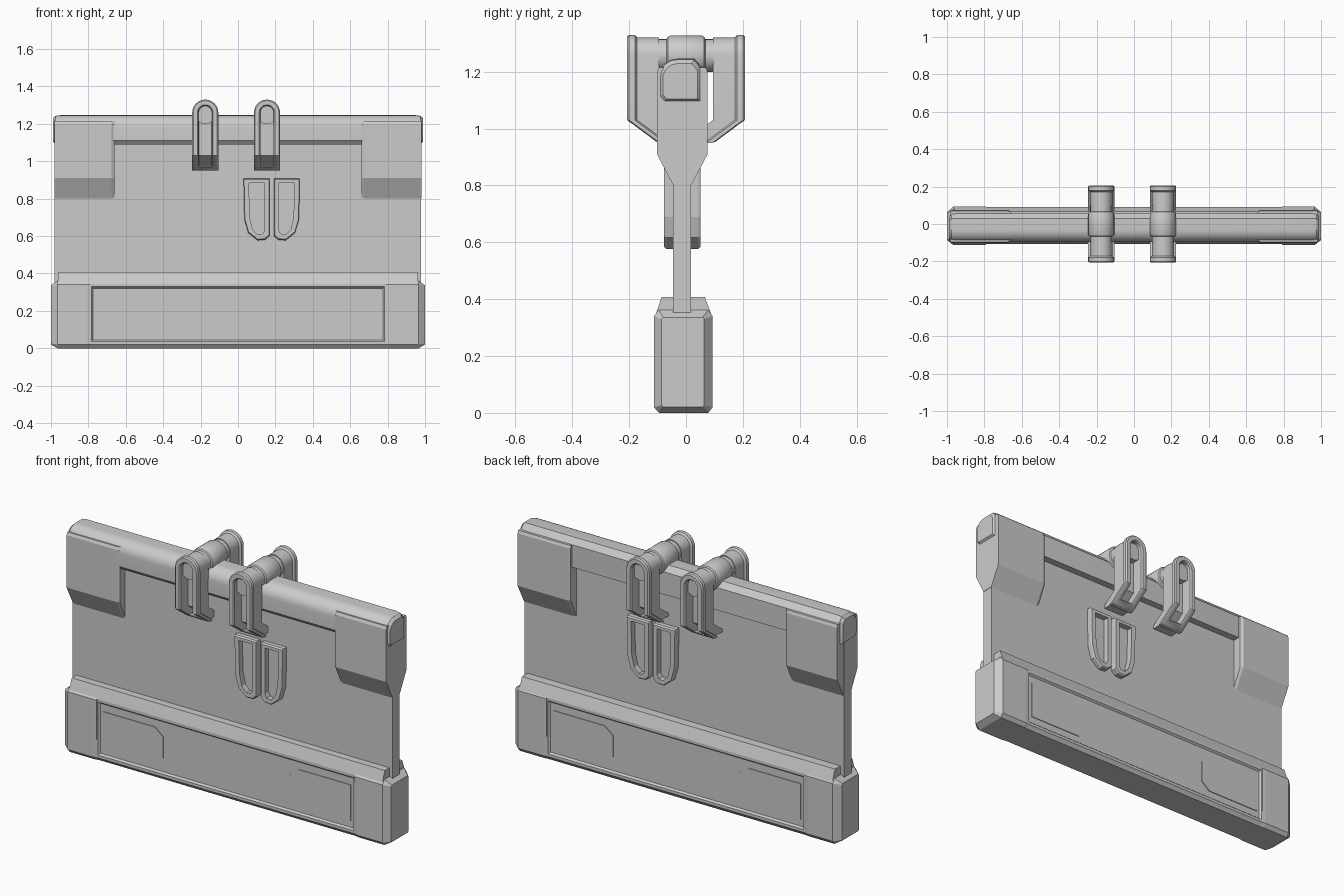
import bpy, bmesh, math
from mathutils import Vector

if "Cube" in bpy.data.objects:
    bpy.data.objects.remove(bpy.data.objects["Cube"])


def finish(name, bm, smooth=None):
    bmesh.ops.recalc_face_normals(bm, faces=bm.faces)
    me = bpy.data.meshes.new(name)
    bm.to_mesh(me)
    bm.free()
    ob = bpy.data.objects.new(name, me)
    bpy.context.collection.objects.link(ob)
    if smooth:
        bpy.ops.object.select_all(action='DESELECT')
        ob.select_set(True)
        bpy.context.view_layer.objects.active = ob
        bpy.ops.object.shade_smooth_by_angle(angle=math.radians(smooth))
    return ob


def loft(rings, caps=True, closed=False):
    bm = bmesh.new()
    vs = [[bm.verts.new(p) for p in r] for r in rings]
    n = len(rings[0])
    pairs = list(zip(vs, vs[1:])) + ([(vs[-1], vs[0])] if closed else [])
    for a, b in pairs:
        for i in range(n):
            j = (i + 1) % n
            bm.faces.new((a[i], a[j], b[j], b[i]))
    if caps and not closed:
        bm.faces.new(vs[0])
        bm.faces.new(vs[-1])
    bm.normal_update()
    return bm, vs


def along_x(stations):
    return [[(x, y, z) for y, z in prof] for x, prof in stations]


# Base body with a recessed panel on both long faces
body = [(-.09, 0), (.075, 0), (.09, .02), (.09, .345), (.066, .408),
        (-.086, .408), (-.107, .345), (-.107, .02)]
bm, _ = loft(along_x([(-.96, body), (-.8, body), (.8, body), (.96, body)]))
bmesh.ops.recalc_face_normals(bm, faces=bm.faces)
long_faces = [f for f in bm.faces if abs(f.normal.y) > .99
              and abs(f.calc_center_median().x) < .1]
bmesh.ops.inset_individual(bm, faces=long_faces, thickness=.022)
bmesh.ops.inset_individual(bm, faces=long_faces, thickness=.012, depth=-.01)
finish("base_body", bm)

# Base end blocks
cap = [(-.095, 0), (.078, 0), (.094, .02), (.094, .34), (.078, .362),
       (-.096, .362), (-.113, .34), (-.113, .02)]
cap_end = [(-.08, .02), (.058, .02), (.064, .026), (.064, .33), (.058, .336),
           (-.08, .336), (-.086, .33), (-.086, .026)]
for s, side in ((-1, "left"), (1, "right")):
    bm, _ = loft(along_x([(s * .79, body[:3] + cap[3:5] + cap[5:7] + body[7:]),
                          (s * .81, cap), (s * .965, cap), (s * 1, cap_end)]))
    finish("base_end_" + side, bm)

    # Thin raised pads inside the recesses
    pad = [(.76, .08), (.44, .08), (.39, .12), (.39, .24), (.44, .28), (.76, .28)]
    for y, where in ((-.098, "front"), (.081, "back")):
        bm, _ = loft([[(s * x, y + d, z) for x, z in pad] for d in (-.003, .003)])
        finish("base_pad_%s_%s" % (where, side), bm)

    # Corner clamp holding the panel to the rail
    clamp = [(-.045, .8), (.018, .8), (.076, .91), (.076, 1.2), (.07, 1.215),
             (-.095, 1.215), (-.102, 1.2), (-.102, .91)]
    inner = [(-.013 + (y + .013) * .9, z) for y, z in clamp]
    bm, _ = loft(along_x([(s * .66, inner), (s * .675, clamp), (s * .98, clamp)]))
    finish("clamp_" + side, bm)

# Flat panel
bm, _ = loft([[(x, y, z) for x, y in ((-.982, -.045), (.978, -.045), (.978, .018), (-.982, .018))]
              for z in (.35, 1.15)])
finish("panel", bm)

# Top rail, rounded at the front and flat at the back
rail = [(-.08, 1.09), (.056, 1.09), (.056, 1.215), (.03, 1.246)]
rail += [(-.03 - .067 * math.sin(a), 1.18 + .066 * math.cos(a))
         for a in [i * math.pi / 16 for i in range(9)]] + [(-.097, 1.11)]


def shrink(k):
    return [(-.02 + (y + .02) * k, 1.16 + (z - 1.16) * k) for y, z in rail]


bm, _ = loft(along_x([(-.99, shrink(.8)), (-.975, shrink(.96)), (-.95, rail),
                      (.95, rail), (.975, shrink(.96)), (.99, shrink(.8))]))
finish("top_rail", bm, 30)


# Hanging clips: dished round-topped faces front and back, joined by a bar
def clip_ring(cx, s, y, inset):
    w = .07 - inset
    pts = [(-w, .95 + inset * .7), (-w, 1.03)]
    pts += [(-w * math.cos(a), 1.26 + w * math.sin(a))
            for a in [i * math.pi / 12 for i in range(13)]]
    pts += [(w, 1.03), (w, .95 + inset * .7)]
    return [(cx + x, s * (y - max(0, 1.03 - z) * 1.35), z) for x, z in pts]


for cx, side in ((-.175, "left"), (.155, "right")):
    for s, where in ((-1, "front"), (1, "back")):
        steps = [(.14, .036), (.2, .034), (.207, .028), (.207, .006), (.2, 0),
                 (.18, 0), (.172, .01), (.095, .01)]
        bm, vs = loft([clip_ring(cx, s, y, i) for y, i in steps], caps=False)
        for r in (vs[0], vs[-1]):
            bm.faces.new(r[1:-1])
            bm.faces.new((r[0], r[1], r[-2], r[-1]))
        finish("clip_%s_%s" % (where, side), bm, 35)
    bar = [(-.18, .058), (-.068, .058), (-.064, .066), (-.056, .07), (.056, .07),
           (.064, .066), (.068, .058), (.18, .058)]
    bm, _ = loft([[(cx + r * math.cos(a), y, 1.257 + r * math.sin(a))
                   for a in [i * math.pi / 12 for i in range(24)]] for y, r in bar])
    finish("clip_bar_" + side, bm, 35)


# Pair of U-shaped loops standing off both faces of the panel
outer = [(.03, .908), (.168, .908), (.168, .6), (.145, .58), (.105, .577), (.055, .617), (.034, .69)]
hole = [(.058, .885), (.142, .885), (.142, .63), (.13, .61), (.105, .607), (.078, .635), (.063, .7)]
for m, side in ((False, "left"), (True, "right")):
    for y0, y1, where in ((-.04, -.077, "front"), (.013, .051, "back")):
        c = Vector((.1, .745))

        def ring(pts, y, k=1.0):
            out = [c + (Vector(p) - c) * k for p in pts]
            return [((.36 - p.x) if m else p.x, y, p.y) for p in out]

        ym = y1 + (.008 if y1 < 0 else -.008)
        bm, _ = loft([ring(outer, y0), ring(outer, ym), ring(outer, y1, .96),
                      ring(hole, y1), ring(hole, y0)], closed=True)
        finish("loop_%s_%s" % (where, side), bm)
